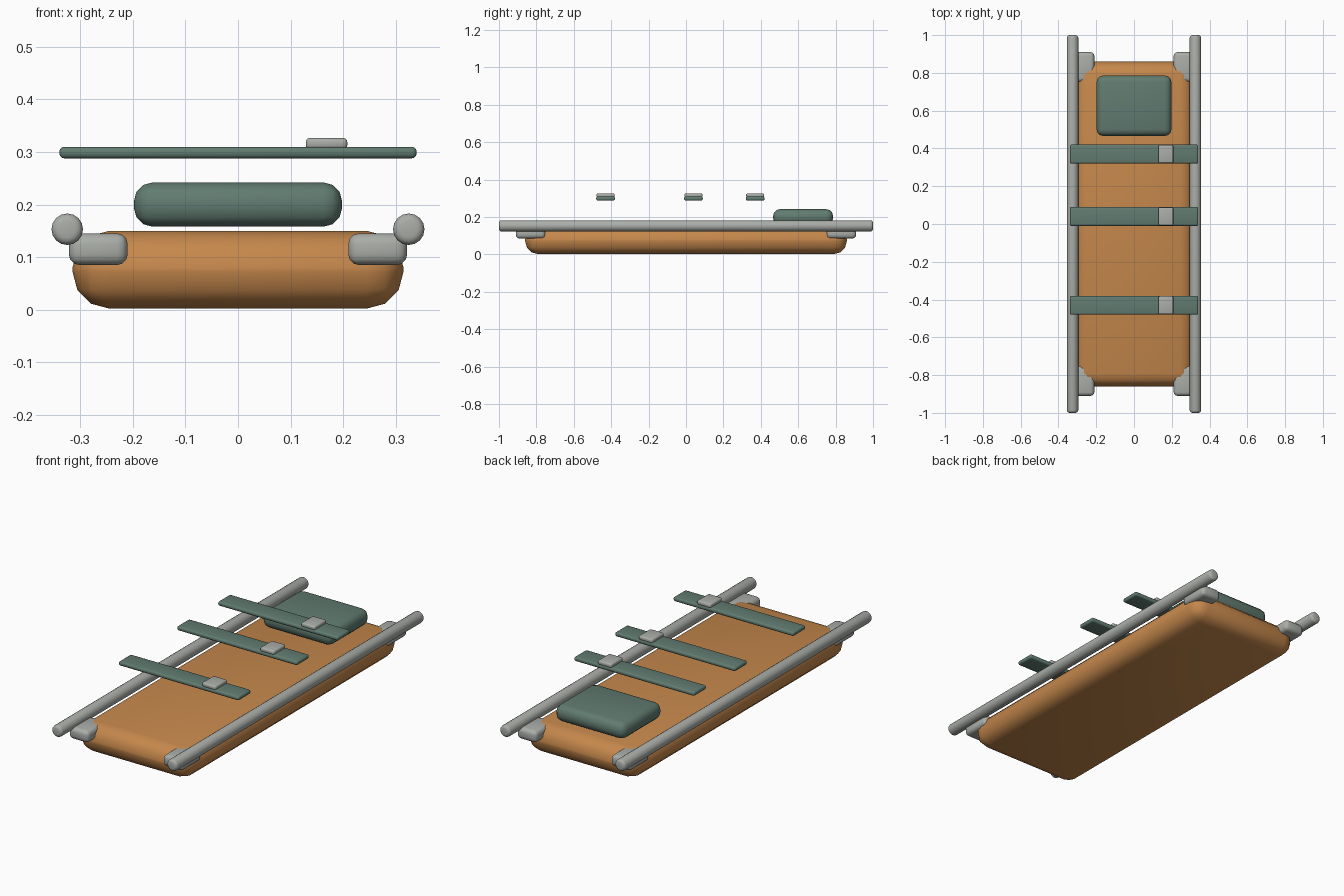
import bpy
import math

if "Cube" in bpy.data.objects:
    bpy.data.objects.remove(bpy.data.objects["Cube"])


def material(name, rgb):
    m = bpy.data.materials.new(name)
    m.diffuse_color = (*rgb, 1)
    m.use_nodes = True
    m.node_tree.nodes["Principled BSDF"].inputs["Base Color"].default_value = m.diffuse_color
    return m


ORANGE = material("orange_canvas", (0.56, 0.245, 0.072))
GREEN = material("grey_green_fabric", (0.12, 0.2, 0.165))
GREY = material("light_grey_metal", (0.40, 0.42, 0.39))


def finish(ob, name, mat, bevel, segments, angle=50):
    ob.name = name
    ob.data.materials.append(mat)
    bpy.ops.object.transform_apply(location=False, rotation=True, scale=True)
    mod = ob.modifiers.new("rounding", 'BEVEL')
    mod.width = bevel
    mod.segments = segments
    mod.limit_method = 'ANGLE'
    mod.angle_limit = math.radians(50)
    bpy.ops.object.modifier_apply(modifier=mod.name)
    bpy.ops.object.shade_smooth_by_angle(angle=math.radians(angle))
    return ob


def box(name, x, y, z, mat, bevel, segments=3):
    """Rounded box from (min, max) ranges."""
    bpy.ops.mesh.primitive_cube_add(
        size=1, location=[(r[0] + r[1]) / 2 for r in (x, y, z)])
    ob = bpy.context.object
    ob.scale = [r[1] - r[0] for r in (x, y, z)]
    return finish(ob, name, mat, bevel, segments)


# Padded bed and pillow
box("bed", (-0.315, 0.315), (-0.86, 0.86), (0.002, 0.15), ORANGE, 0.07)
box("pillow", (-0.198, 0.198), (0.466, 0.786), (0.158, 0.242), GREEN, 0.035)

# Side rails with rounded ends, and brackets at the four corners
for side, sx in (("left", -1), ("right", 1)):
    bpy.ops.mesh.primitive_cylinder_add(
        vertices=16, radius=0.03, depth=2.0,
        location=(sx * 0.325, 0, 0.153), rotation=(math.pi / 2, 0, 0))
    finish(bpy.context.object, side + "_rail", GREY, 0.014, 3)
    for end, sy in (("front", -1), ("back", 1)):
        box(f"{end}_{side}_bracket",
            sorted((sx * 0.21, sx * 0.322)), sorted((sy * 0.752, sy * 0.91)),
            (0.085, 0.145), GREY, 0.02)

# Straps with buckles
for label, y in (("leg", -0.43), ("waist", 0.04), ("chest", 0.37)):
    box(label + "_strap", (-0.34, 0.34), (y - 0.05, y + 0.05),
        (0.288, 0.31), GREEN, 0.009)
    box(label + "_buckle", (0.129, 0.208), (y - 0.048, y + 0.048),
        (0.305, 0.327), GREY, 0.008)
